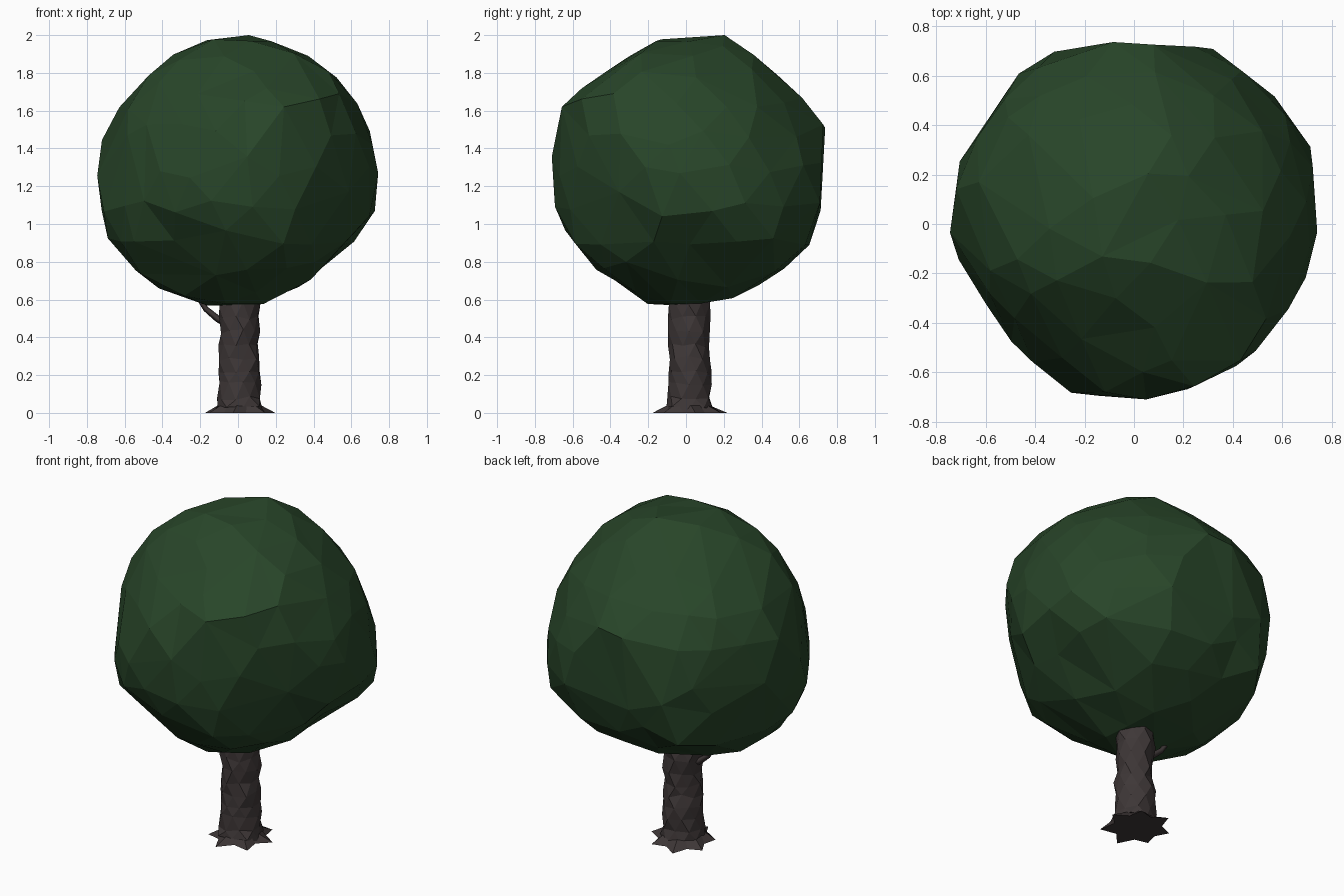
import bpy, bmesh, math, random
from mathutils import Vector

old = bpy.data.objects.get("Cube")
if old:
    bpy.data.objects.remove(old, do_unlink=True)
random.seed(4)


def material(name, rgb):
    m = bpy.data.materials.new(name)
    m.use_nodes = True
    m.diffuse_color = (*rgb, 1)
    m.node_tree.nodes["Principled BSDF"].inputs["Base Color"].default_value = (*rgb, 1)
    return m


def make(name, bm, mat):
    bmesh.ops.recalc_face_normals(bm, faces=bm.faces)
    me = bpy.data.meshes.new(name)
    bm.to_mesh(me)
    bm.free()
    me.materials.append(mat)
    ob = bpy.data.objects.new(name, me)
    bpy.context.collection.objects.link(ob)
    return ob


leaf = material("leaf green", (0.021, 0.06, 0.022))
bark = material("bark brown", (0.048, 0.038, 0.038))

# Crown outlines: (heading, tilt) of each plane's normal, then radii in
# hundredths at even steps clockwise from the top of the plane
CENTRE = Vector((0, 0, 1.28))
OUTLINES = {
    (90, 0): (72, 70, 74, 72, 74, 77, 70, 70, 73, 73, 80, 80, 73, 73, 73, 70),
    (180, 0): (71, 75, 74, 78, 72, 74, 77, 70, 71, 77, 75, 70, 73, 75, 71, 71),
    (90, 90): (73, 79, 78, 81, 75, 71, 71, 71, 71, 72, 71, 73, 75, 75, 78, 76),
    (125, 30): (69, 73, 69, 72, 76, 80, 68, 68, 69, 71, 67, 73, 66, 68, 69, 69),
    (305, 30): (71, 66, 65, 66, 68, 74, 76, 74, 71, 73, 76, 83, 78, 71, 71, 73),
    (235, -32): (73, 69, 71, 75, 73, 73, 77, 77, 72, 71, 73, 67, 70, 74, 73, 70),
}
planes = []
for (heading, tilt), radii in OUTLINES.items():
    a, e = math.radians(heading), math.radians(tilt)
    right = Vector((math.sin(a), -math.cos(a), 0))
    up = Vector((math.cos(a) * math.sin(e), math.sin(a) * math.sin(e), math.cos(e)))
    planes.append((right, up, radii))


def reach(d):
    """Largest radius along d that stays inside every outline."""
    limits = []
    for right, up, radii in planes:
        u, v = d.dot(right), d.dot(up)
        step = (math.atan2(u, v) / math.tau * len(radii)) % len(radii)
        i, t = int(step) % len(radii), step % 1
        r = radii[i] * (1 - t) + radii[(i + 1) % len(radii)] * t
        limits.append(r / 100 / max(math.hypot(u, v), .1) ** .85)
    return min(limits)


# Crown: faceted ball held inside the outlines, then thinned to uneven facets
bm = bmesh.new()
bmesh.ops.create_icosphere(bm, subdivisions=3, radius=1)
for v in bm.verts:
    d = (v.co + Vector([random.uniform(-.06, .06) for _ in range(3)])).normalized()
    v.co = CENTRE + d * reach(d) * random.uniform(.99, 1.015)
max(bm.verts, key=lambda v: v.co.z).co.z = 2
crown = make("crown", bm, leaf)
thin = crown.modifiers.new("thin", "DECIMATE")
thin.ratio = 0.75

# Trunk: stacked uneven rings, capped at both ends
SIDES = 9
HEIGHTS = [.02, .08, .16, .22, .29, .36, .43, .5, .58, .7]
bm = bmesh.new()
rings = []
for k, z in enumerate(HEIGHTS):
    swell = (.105 + .025 * max(0, 1 - z / .28)) * random.uniform(.96, 1.05)
    ring = []
    for s in range(SIDES):
        a = math.tau * (s + .5 * (k % 2)) / SIDES
        r = swell * random.uniform(.91, 1.09)
        ring.append(bm.verts.new((.008 + r * math.cos(a), .015 + r * math.sin(a),
                                  z + random.uniform(-.015, .015))))
    rings.append(ring)
for k, (lo, hi) in enumerate(zip(rings, rings[1:])):
    for s in range(SIDES):
        n = (s + 1) % SIDES
        if k % 2:
            bm.faces.new((lo[s], lo[n], hi[n]))
            bm.faces.new((lo[s], hi[n], hi[s]))
        else:
            bm.faces.new((lo[s], lo[n], hi[s]))
            bm.faces.new((lo[n], hi[n], hi[s]))
bm.faces.new(rings[0])
bm.faces.new(rings[-1])
make("trunk", bm, bark)

# Root flare: low star with a raised inner ring
bm = bmesh.new()
TIPS = 7
foot, top = [], []
for s in range(TIPS * 2):
    a = math.tau * s / (TIPS * 2) + .1
    r = random.uniform(.18, .21) if s % 2 == 0 else .135
    foot.append(bm.verts.new((r * math.cos(a), .03 + r * math.sin(a), 0)))
    top.append(bm.verts.new((.008 + .115 * math.cos(a), .015 + .115 * math.sin(a), .04)))
for s in range(TIPS * 2):
    n = (s + 1) % (TIPS * 2)
    bm.faces.new((foot[s], foot[n], top[n], top[s]))
bm.faces.new(foot)
bm.faces.new(top)
make("root_flare", bm, bark)

# Side branch: thin tapering curve
cu = bpy.data.curves.new("branch", "CURVE")
cu.dimensions = "3D"
cu.bevel_depth = .015
cu.bevel_resolution = 0
cu.use_fill_caps = True
sp = cu.splines.new("POLY")
path = [(-.07, .02, .48), (-.11, .02, .5), (-.17, .03, .55), (-.21, .03, .61), (-.24, .03, .67)]
sp.points.add(len(path) - 1)
for p, co, rad in zip(sp.points, path, (1.5, 1.2, 1, .8, .6)):
    p.co = (*co, 1)
    p.radius = rad
cu.materials.append(bark)
bpy.context.collection.objects.link(bpy.data.objects.new("branch", cu))
